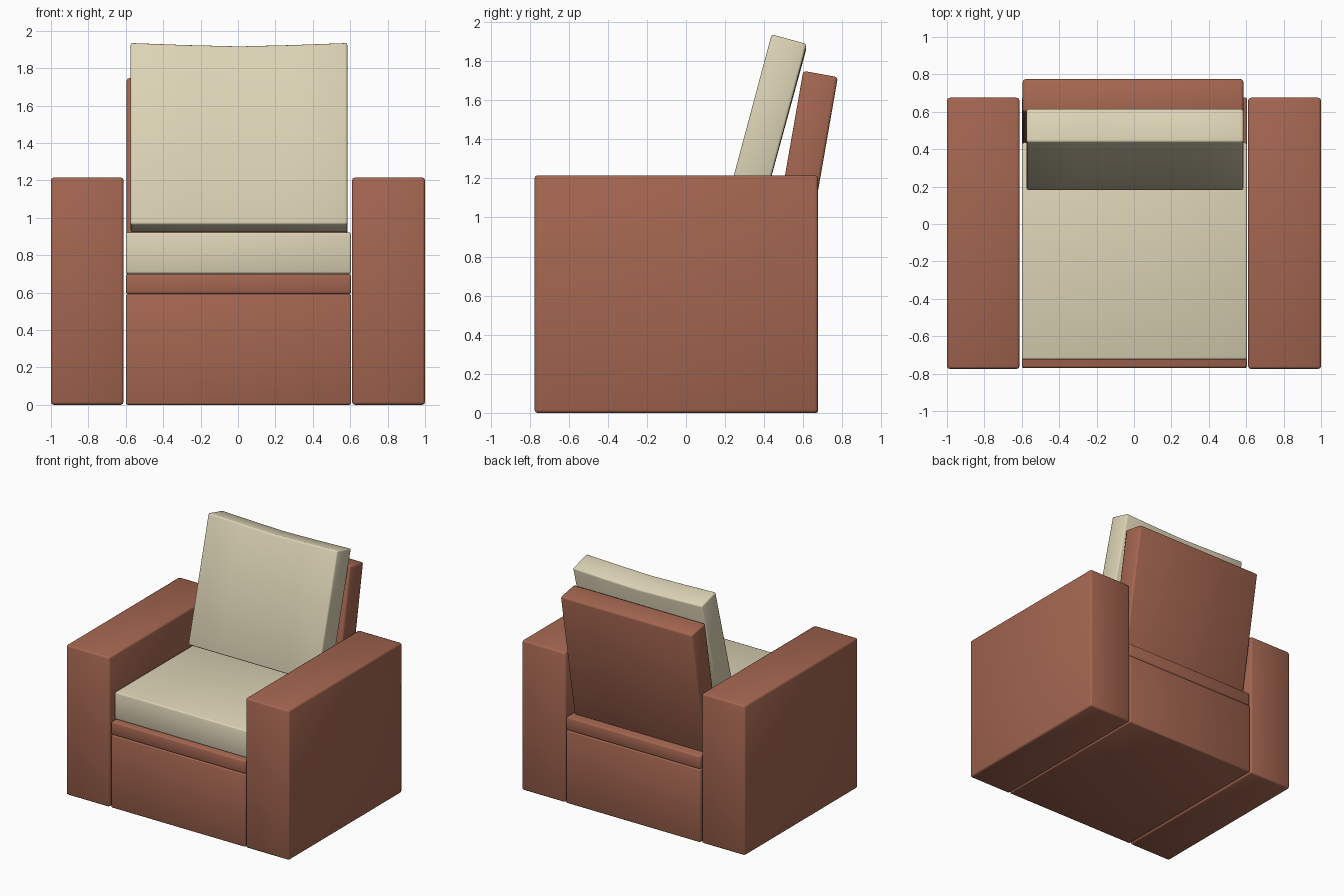
import bpy, bmesh

if "Cube" in bpy.data.objects:
    bpy.data.objects.remove(bpy.data.objects["Cube"])

def material(name, rgb):
    m = bpy.data.materials.new(name)
    m.diffuse_color = (*rgb, 1)
    m.use_nodes = True
    m.node_tree.nodes["Principled BSDF"].inputs["Base Color"].default_value = m.diffuse_color
    return m

leather = material("brown leather", (0.37, 0.132, 0.081))
fabric = material("cream fabric", (0.72, 0.655, 0.465))

def prism(name, profile, x0, x1, mat, bevel=0.015, dip=0.0, steps=1):
    """Sweep a four-sided (y, z) profile along x; the top may dip at the middle."""
    zmid = sum(p[1] for p in profile) / len(profile)
    bm = bmesh.new()
    rings = []
    for i in range(steps + 1):
        t = i / steps
        d = dip * (1 - abs(2 * t - 1) ** 1.3)
        rings.append([bm.verts.new((x0 + (x1 - x0) * t, y, z - (d if z > zmid else 0)))
                      for y, z in profile])
    n = len(profile)
    for a, b in zip(rings, rings[1:]):
        for k in range(n):
            bm.faces.new((a[k], a[(k + 1) % n], b[(k + 1) % n], b[k]))
    bm.faces.new(rings[0])
    bm.faces.new(rings[-1])
    bmesh.ops.recalc_face_normals(bm, faces=bm.faces[:])
    for f in bm.faces:
        f.smooth = True
    me = bpy.data.meshes.new(name)
    bm.to_mesh(me)
    bm.free()
    me.materials.append(mat)
    ob = bpy.data.objects.new(name, me)
    bpy.context.collection.objects.link(ob)
    bv = ob.modifiers.new("soft edges", "BEVEL")
    bv.width, bv.segments, bv.limit_method = bevel, 2, "ANGLE"
    return ob

def box(name, x0, x1, y0, y1, z0, z1, mat, bevel=0.015):
    return prism(name, [(y0, z0), (y1, z0), (y1, z1), (y0, z1)], x0, x1, mat, bevel)

# armrests
box("left_armrest", -1, -0.612, -0.775, 0.675, 0, 1.215, leather)
box("right_armrest", 0.61, 1, -0.775, 0.675, 0, 1.215, leather)

# base and the seat deck on top of it
box("base", -0.6, 0.605, -0.77, 0.675, 0, 0.592, leather, 0.01)
box("seat_deck", -0.6, 0.605, -0.77, 0.675, 0.592, 0.70, leather, 0.012)

# seat cushion
box("seat_cushion", -0.6, 0.605, -0.725, 0.435, 0.70, 0.922, fabric, 0.012)

# leaning backrest
prism("backrest", [(0.42, 0.72), (0.598, 0.69), (0.777, 1.718), (0.6, 1.75)],
      -0.595, 0.585, leather)

# leaning back cushion with a slightly sagging top
prism("back_cushion", [(0.178, 0.965), (0.358, 0.92), (0.618, 1.888), (0.438, 1.937)],
      -0.575, 0.585, fabric, 0.012, dip=0.018, steps=4)
